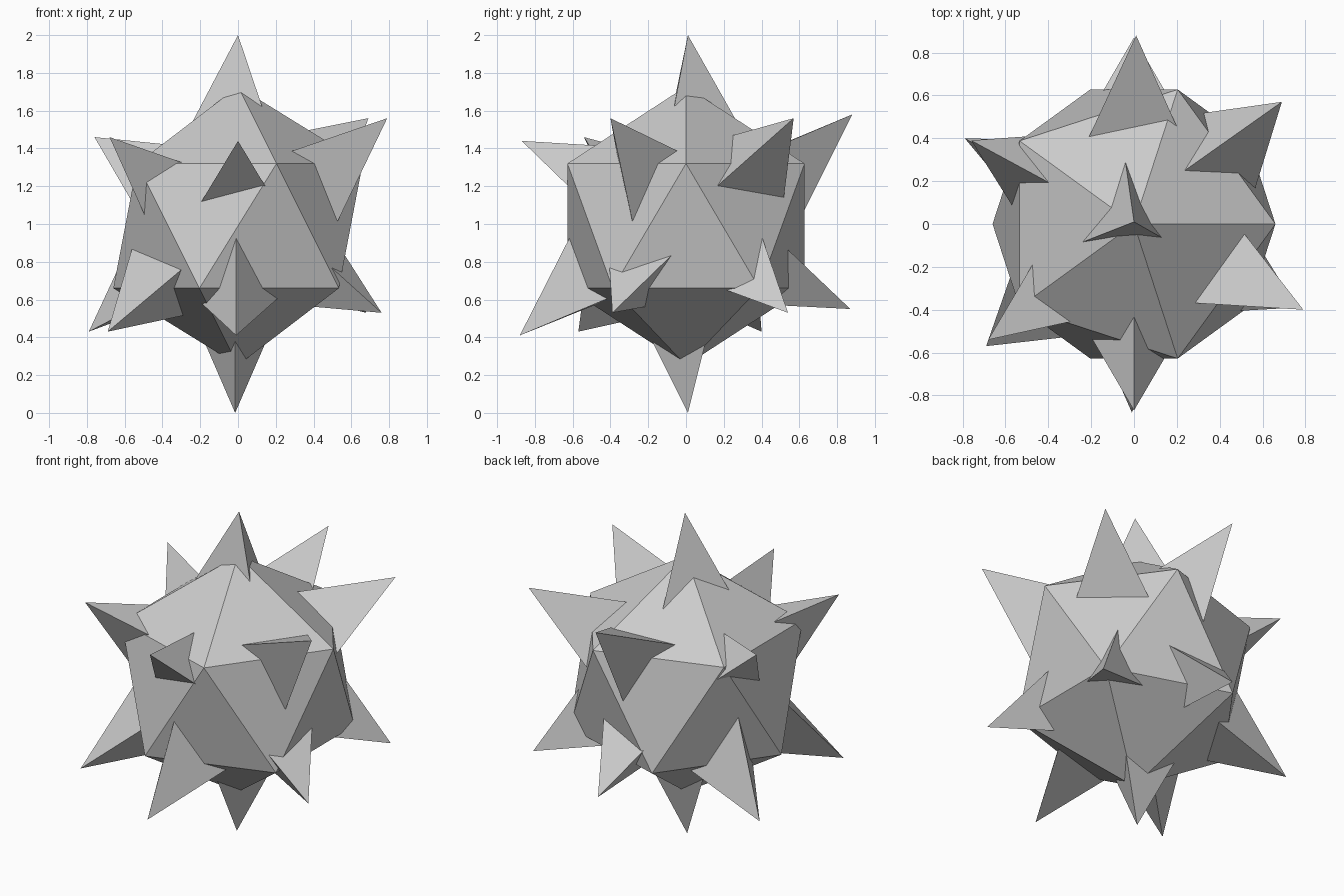
import bpy
from mathutils import Vector

if "Cube" in bpy.data.objects:
    bpy.data.objects.remove(bpy.data.objects["Cube"])

CENTRE = Vector((0, 0, 0.99))
DEPTH, RADIUS = 0.55, 0.275
UP = Vector((0, 0, 1))

# Core: twenty-sided ball
bpy.ops.mesh.primitive_ico_sphere_add(subdivisions=1, radius=0.738, location=CENTRE)
bpy.context.object.name = "core_ball"


def spike(name, tip, axis, turn=None):
    """Three-sided cone with its point at tip, pointing along axis."""
    axis = Vector(axis).normalized()
    tip = Vector(tip)
    bpy.ops.mesh.primitive_cone_add(vertices=3, radius1=RADIUS, depth=DEPTH,
                                    location=tip - axis * DEPTH / 2)
    ob = bpy.context.object
    ob.name = name
    ob.rotation_euler = turn or UP.rotation_difference(axis).to_euler()


# Spikes at the poles
spike("top_spike", (0, 0.01, 2.0), (0.08, -0.05, 1))
spike("bottom_spike", (-0.015, 0.01, 0.0), (0, 0, -1), (3.14159, 0, 0))

# Upper ring of six spikes; the lower ring is the same reflected through the centre
ring = [
    (0.00, -0.87, 0.45),
    (0.79, -0.40, 0.57),
    (0.69, 0.57, 0.57),
    (0.01, 0.88, 0.59),
    (-0.76, 0.39, 0.47),
    (-0.68, -0.54, 0.47),
]
for i, p in enumerate(ring):
    for level, sign in (("upper", 1), ("lower", -1)):
        d = Vector(p) * sign
        if sign < 0:
            d.z += 0.01
        spike(f"{level}_spike_{i + 1}", CENTRE + d, (d.x, d.y, d.z * 1.12))
